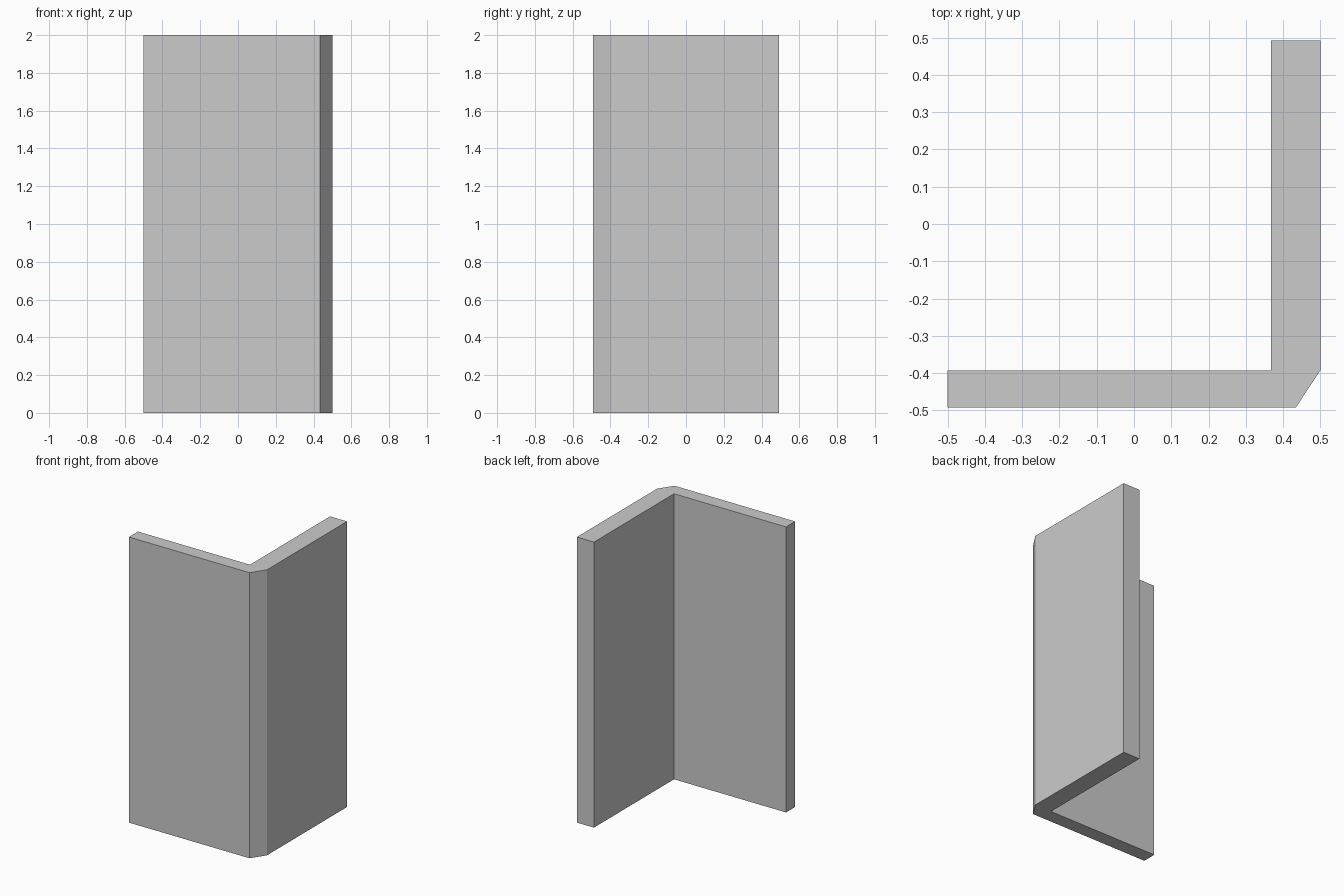
import bpy
import bmesh

if "Cube" in bpy.data.objects:
    bpy.data.objects.remove(bpy.data.objects["Cube"])

HEIGHT = 2.0

# L-shaped wall cross-section with a chamfered outer corner (counter-clockwise)
profile = [
    (-0.5, -0.493), (0.434, -0.493), (0.5, -0.393), (0.5, 0.493),
    (0.368, 0.493), (0.368, -0.393), (-0.5, -0.393),
]

# Corner wall: fill the profile and extrude it upward
bm = bmesh.new()
base = bm.faces.new([bm.verts.new((x, y, 0)) for x, y in profile])
ext = bmesh.ops.extrude_face_region(bm, geom=[base], use_keep_orig=True)
top = [g for g in ext["geom"] if isinstance(g, bmesh.types.BMVert)]
bmesh.ops.translate(bm, verts=top, vec=(0, 0, HEIGHT))
bmesh.ops.recalc_face_normals(bm, faces=bm.faces)

mesh = bpy.data.meshes.new("corner_wall")
bm.to_mesh(mesh)
bm.free()
wall = bpy.data.objects.new("corner_wall", mesh)
bpy.context.collection.objects.link(wall)
